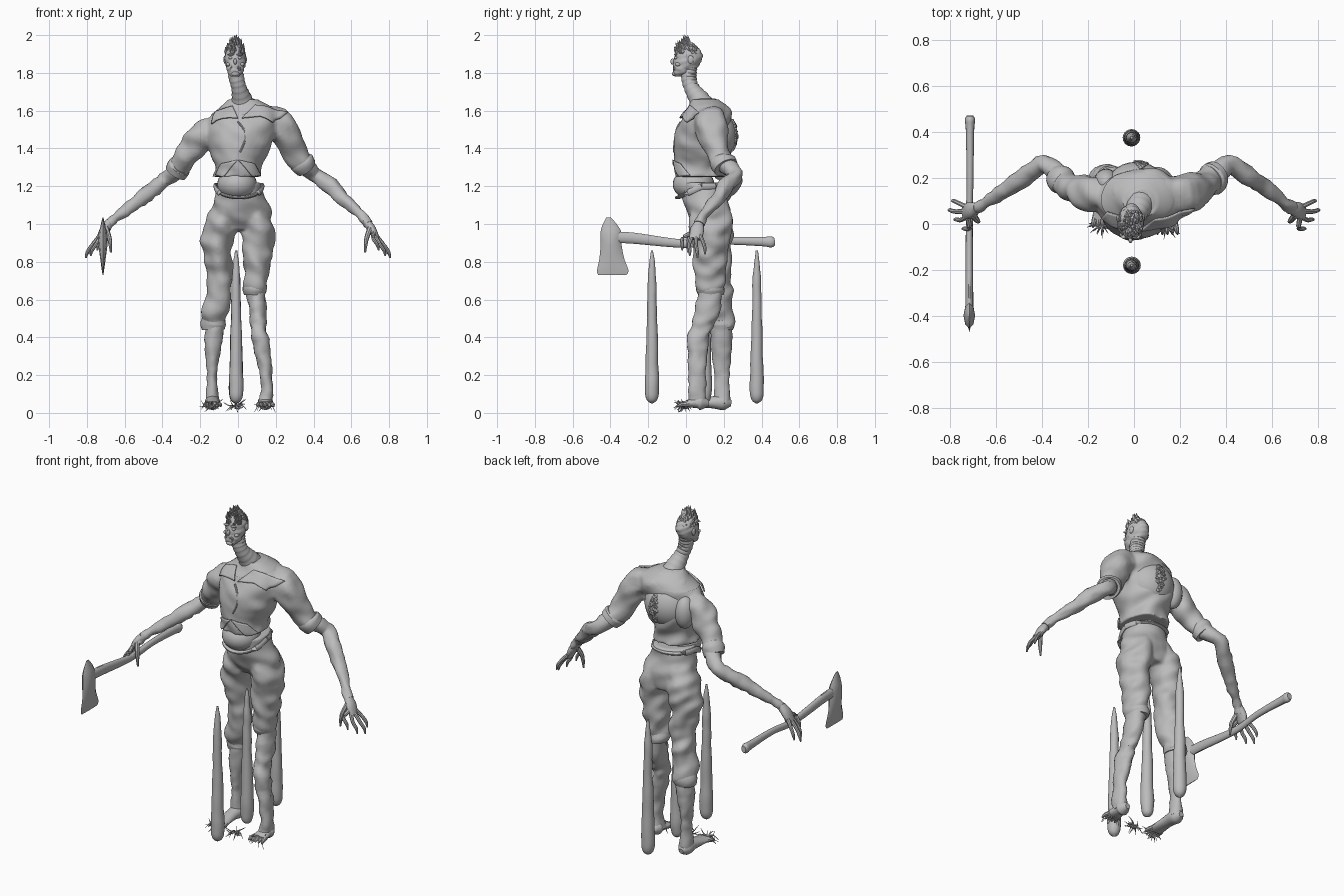
import bpy, bmesh, math, random
from mathutils import Vector, Matrix, noise

random.seed(4)
if "Cube" in bpy.data.objects:
    bpy.data.objects.remove(bpy.data.objects["Cube"])

CM = 0.01  # all lengths below are in hundredths
grey = bpy.data.materials.new("plain_grey")
grey.use_nodes = True
tone = (0.5, 0.5, 0.5, 1)
grey.diffuse_color = tone
grey.node_tree.nodes["Principled BSDF"].inputs["Base Color"].default_value = tone


def finish(name, bm, angle=40):
    """Turn a bmesh into a scaled, smooth shaded object."""
    bmesh.ops.scale(bm, vec=(CM, CM, CM), verts=bm.verts)
    bmesh.ops.recalc_face_normals(bm, faces=bm.faces)
    mesh = bpy.data.meshes.new(name)
    bm.to_mesh(mesh)
    bm.free()
    mesh.materials.append(grey)
    obj = bpy.data.objects.new(name, mesh)
    bpy.context.collection.objects.link(obj)
    bpy.ops.object.select_all(action="DESELECT")
    obj.select_set(True)
    bpy.context.view_layer.objects.active = obj
    bpy.ops.object.shade_smooth_by_angle(angle=math.radians(angle))
    return obj


def spline(rows, steps):
    """Catmull-Rom through rows of x, y, z, width and depth."""
    rows = [Vector(r if len(r) == 5 else (*r, r[-1])) for r in rows]
    out = []
    for i in range(len(rows) - 1):
        a, b, c, d = rows[max(i - 1, 0)], rows[i], rows[i + 1], rows[min(i + 2, len(rows) - 1)]
        for k in range(steps):
            t = k / steps
            out.append(b + 0.5 * t * ((c - a) + t * ((2 * a - 5 * b + 4 * c - d) + t * (3 * (b - c) + d - a))))
    return out + [rows[-1]]


def add_loft(bm, rows, sides=20, steps=5, flat=False, folds=0.0, grain=0.15, rings=0.0):
    """Skin elliptical rings along a path; folds push cloth creases into it."""
    path = spline(rows, steps)
    skin = []
    for i, row in enumerate(path):
        centre = Vector(row[:3])
        if flat:
            u, v = Vector((1, 0, 0)), Vector((0, 1, 0))
        else:
            t = (Vector(path[min(i + 1, len(path) - 1)][:3]) - Vector(path[max(i - 1, 0)][:3])).normalized()
            ref = Vector((0, 0, 1)) if abs(t.y) > 0.75 else Vector((0, 1, 0))
            u = ref.cross(t).normalized()
            v = t.cross(u)
        ring = []
        for k in range(sides):
            a = math.tau * k / sides
            out = u * math.cos(a) * max(row[3], 0.02) + v * math.sin(a) * max(row[4], 0.02)
            p = centre + out
            crease = folds * noise.noise(Vector((p.x * 0.7, p.y * 0.7, p.z + p.x * 0.4)) * grain)
            crease += rings * math.sin(i * 2.1)
            ring.append(bm.verts.new(p + out.normalized() * crease))
        skin.append(ring)
    caps = [skin[0][::-1], skin[-1]]
    sides_quads = [(lo[k], lo[(k + 1) % sides], hi[(k + 1) % sides], hi[k])
                   for lo, hi in zip(skin, skin[1:]) for k in range(sides)]
    for face in sides_quads + caps:
        bm.faces.new(face)


def loft(name, rows, **kw):
    bm = bmesh.new()
    add_loft(bm, rows, **kw)
    return finish(name, bm)


def fuse(name, bm):
    """Merge overlapping lofts into one smooth garment."""
    obj = finish(name, bm)
    mod = obj.modifiers.new("merge", "REMESH")
    mod.mode, mod.voxel_size, mod.use_smooth_shade = "VOXEL", 0.009, True
    mod = obj.modifiers.new("soften", "SMOOTH")
    mod.factor, mod.iterations = 0.5, 5
    return obj


def add_ball(bm, centre, size, seg=16):
    m = Matrix.Translation(centre) @ Matrix.Diagonal((*size, 1))
    bmesh.ops.create_uvsphere(bm, u_segments=seg, v_segments=seg // 2 + 2, radius=1, matrix=m)


def balls(name, items, seg=16):
    bm = bmesh.new()
    for centre, size in items:
        add_ball(bm, centre, size, seg)
    return finish(name, bm)


def flap(name, points, target, gap=0.007):
    """A piece of cloth laid over the surface of another part."""
    bm = bmesh.new()
    bm.faces.new([bm.verts.new(p) for p in points])
    bmesh.ops.triangulate(bm, faces=bm.faces)
    bmesh.ops.subdivide_edges(bm, edges=bm.edges, cuts=7, use_grid_fill=True)
    obj = finish(name, bm)
    mod = obj.modifiers.new("lay", "SHRINKWRAP")
    mod.target, mod.offset, mod.wrap_mode = target, gap, "OUTSIDE_SURFACE"
    mod = obj.modifiers.new("cloth", "SOLIDIFY")
    mod.thickness, mod.offset = 0.008, 0


# Shirt body with both sleeves
bm = bmesh.new()
add_loft(bm, [(0, 8, 125, 13, 14), (0, 8, 131, 12.7, 14), (1, 8.7, 141, 16.5, 15.5), (1.5, 9.5, 150, 18.5, 14.8),
              (3, 11, 156, 18.5, 13.2), (5, 12, 161, 15, 10.5), (4, 11, 164.5, 9.5, 7.5), (3, 10, 166.5, 5, 5)],
         sides=40, steps=7, flat=True, folds=1.8)
add_loft(bm, [(11, 13, 155, 7), (21, 13, 154, 8.5), (26, 14.5, 146, 8), (30.5, 17.5, 137, 6.3), (35, 20, 131, 6)], folds=2)
add_loft(bm, [(-9, 13, 149, 7), (-18, 13, 147.5, 7.7), (-23.5, 15, 140.5, 7), (-29, 18, 132, 5.7), (-32, 20, 128, 5.5)], folds=2)
shirt = fuse("shirt", bm)
loft("left_sleeve_cuff", [(33, 19, 134, 6), (34, 19.5, 132.5, 6.9), (36, 21, 130, 6.4)], folds=1)
loft("right_sleeve_cuff", [(-30, 18, 131, 5.5), (-31, 19, 130, 6.3), (-33, 20.5, 127, 5.8)], folds=1)

# Bare belly under the parted shirt, swollen back with its wound
balls("belly", [((-0.5, 4, 121), (10.5, 11, 8.5))], 28)
balls("back_swelling", [((1, 14.5, 147), (14, 12.5, 13.5))], 28)
balls("torn_back_flap", [((-12, 18, 146), (5.5, 6, 9.5))], 20)
loft("shirt_placket", [(1, -6.5, 138, 0.5), (3.5, -6, 144, 0.5), (3, -5, 150, 0.5), (0, -3, 154, 0.5)], sides=8)
flap("left_shirt_tail", [(0, -6.6, 134), (9, -3.5, 132), (12.5, 2, 126), (8.5, -5, 124.5)], shirt, 0.004)
flap("right_shirt_tail", [(0, -6.6, 134), (-9, -3.5, 132), (-12.5, 2, 126), (-8.5, -5, 124.5)], shirt, 0.004)
bm = bmesh.new()
for i in range(110):
    z = random.uniform(139, 155)
    wide = 3 * math.sin((z - 138) / 18 * math.pi)
    x = 3 + random.uniform(-wide, wide)
    drop = max(0, 1 - ((x - 1) / 14) ** 2 - ((z - 147) / 13.5) ** 2)
    add_ball(bm, (x, 14.5 + 12.5 * math.sqrt(drop), z), [random.uniform(0.4, 0.9)] * 3, 8)
finish("back_wound", bm)

# Collar and its pointed flaps
loft("collar", [(2.5, 11, 158, 17, 12.6), (4.5, 11.5, 162, 13.6, 10.6), (3, 10, 166, 7.6, 7)],
     sides=32, flat=True, folds=0.8)
flap("left_collar_flap", [(2, -3.2, 156), (12, -3.2, 158), (20, -1, 154), (27, 6, 160), (9, 2, 163)], shirt, 0.012)
flap("right_collar_flap", [(0, -3.2, 156), (-8, -2.8, 157), (-16, 1, 154), (-12, 5, 160), (-3, 2, 163)], shirt, 0.012)

# Neck and head
loft("neck", [(3, 11, 158, 8), (2.2, 7.5, 165, 5.8), (0.5, 3, 172, 4), (-1, 1.5, 178, 4.1), (-1.5, 2, 183, 4)],
     rings=0.2, steps=8)
loft("head", [(-1.5, -4, 178, 2, 2), (-1.5, -2.5, 180, 3.8, 4.5), (-1.5, -0.5, 183, 5, 6.5), (-1.5, 1, 187, 5.5, 7.5),
              (-1.5, 1.2, 191, 5.1, 6.8), (-1.5, 0.5, 194, 3.4, 4.8), (-1.5, 0, 195.5, 0.5, 0.5)],
     flat=True, folds=0.8, grain=0.5, sides=28)
face = [((-1.5, -7, 186), (0.9, 1.3, 1.6)), ((-1.5, -6, 179.5), (2.2, 1.4, 1.3))]
for s in (-1, 1):
    face += [((-1.5 + s * 2.4, -5.4, 188), (1, 0.8, 0.8)), ((-1.5 + s * 2.4, -5.6, 189.7), (1.8, 0.9, 0.5)),
             ((-1.5 + s * 3.6, -4.2, 184.5), (1.3, 1.6, 1.1)), ((-1.5 + s * 5.4, 2.5, 187), (0.8, 1.6, 2.2))]
balls("face_features", face)
balls("lips", [((-1.5 + 2.4 * math.cos(a), -6, 182.2 + 1.3 * math.sin(a)), (0.7, 0.7, 0.5))
               for a in [math.tau * k / 14 for k in range(14)]], 8)
balls("teeth", [((-3 + k * 0.75, -6.4, 182.7), (0.35, 0.4, 0.6)) for k in range(5)], 8)

# Shaggy hair swept into a crest above the brow
bm = bmesh.new()
for i in range(110):
    a, b = random.uniform(0, math.tau), random.uniform(0.1, 1.3)
    d = Vector((math.sin(b) * math.cos(a), math.sin(b) * math.sin(a), math.cos(b)))
    root = Vector((-1.5 + d.x * 4.7, 1.2 + d.y * 6, 188 + d.z * 6.8))
    lift = 4.8 - 1.8 * b if d.y < 0.15 else 1
    tip = root + d * 1.1 + Vector((0, -1.3, lift)) * random.uniform(0.4, 1)
    add_loft(bm, [(*root, 0.9), (*((root + tip) / 2 + d * 0.3), 0.7), (*tip, 0.05)], sides=5, steps=2)
finish("hair", bm)

# Bare forearms
loft("left_forearm", [(34, 20, 132, 5), (41, 26, 126, 4), (49, 21, 120, 4.2), (57, 16, 112, 3.5), (65, 9.5, 105, 2.4), (69, 7, 100, 2.8)],
     folds=1, grain=0.3)
loft("right_forearm", [(-31, 20, 129, 4.6), (-39, 26, 123, 3.8), (-48, 20, 116, 4.1), (-57, 14, 109, 3.3), (-65, 9, 103, 2.3), (-70, 6, 98, 2.6)],
     folds=1, grain=0.3)

# Hands with long bony fingers
FINGERS = [(79, 10, 84), (80.5, 6, 82), (78, 2, 83), (74.5, -2, 86)]
for side, s in (("left", 1), ("right", -1)):
    bm = bmesh.new()
    add_loft(bm, [(s * 68, 7, 101, 2.2), (s * 71, 6, 97, 2.2, 3.6), (s * 73.5, 5, 92, 1.5, 3.4)], sides=14)
    for x, y, z in FINGERS:
        add_loft(bm, [(s * 72, 3 + y * 0.4, 95, 1.2), (s * (x - 3), y * 0.9, z + 6.5, 1), (s * (x - 0.7), y, z + 3, 0.9), (s * x, y, z, 0.4)],
                 sides=8, steps=4)
    add_loft(bm, [(s * 70, 4, 98, 1.5), (s * 68, 1.5, 92, 1.2), (s * 67.3, 1, 85, 0.5)], sides=8)
    finish(side + "_hand", bm)

# Trousers: seat and legs in one, then waistband and cuffs
bm = bmesh.new()
add_loft(bm, [(0.7, 8.8, 122, 12, 12.5), (1, 9.5, 115, 13, 11.7), (2, 11.7, 108, 15.5, 11.7), (1.7, 13, 102, 16, 10.5), (2, 14, 97, 9, 8)],
         flat=True, sides=36, folds=1.2)
add_loft(bm, [(6, 11, 114, 6, 8), (9, 12, 106, 8.2, 10.5), (10.5, 13, 98, 8.5, 11.2), (10, 13, 88, 8, 9.7), (9.5, 13, 78, 7, 9), (9, 13, 64, 5.8, 7)],
         sides=28, steps=9, folds=2.2)
add_loft(bm, [(-3, 11, 114, 6, 8), (-6.5, 12.5, 106, 8, 10.5), (-9.3, 14, 98, 8.3, 11), (-10.8, 15, 88, 8, 9.5), (-9.5, 16, 75, 6.8, 8.3),
              (-10, 17, 64, 6.3, 7.2), (-12, 18, 54, 7, 7), (-13, 19, 45, 6.2, 6)], sides=28, steps=8, folds=2.2)
fuse("trousers", bm)
bm = bmesh.new()
belt = [(0.5 + 12.6 * math.cos(a), 8.3 + 12.6 * math.sin(a), 120 + 6 * min(math.sin(a), 0), 0.9, 1.7)
        for a in [math.tau * k / 16 for k in range(17)]]
add_loft(bm, belt, sides=10, steps=2)
finish("waistband", bm)
loft("left_trouser_cuff", [(9, 13, 68, 5.7, 7), (8.8, 13, 65, 6.3, 7.6), (8.8, 13, 62.5, 5.6, 6.8)], folds=0.9)
loft("right_trouser_cuff", [(-12.5, 18.5, 50, 6.4, 6), (-13, 19, 47, 6.8, 6.6), (-13, 19, 44, 6, 5.8)], folds=0.9)

# Bare shins, feet and toes
loft("left_shin", [(9, 13, 66, 5, 6), (10.8, 11.5, 55, 4.7, 6.7), (11, 8.5, 47, 4.1, 5.4), (11.8, 6.5, 40, 4.4, 5.5), (13.5, 6, 30, 4, 5),
                   (15.2, 6, 18, 3.2, 4.2), (15, 6, 5, 3.8, 5)], folds=1.3, grain=0.25)
loft("right_shin", [(-12, 19, 48, 5, 5.5), (-13, 18.8, 38, 4.6, 5.7), (-13.6, 19, 27, 3.4, 4.8), (-13.8, 19, 18, 2.7, 3.9), (-13.5, 19, 5, 3.6, 4.6)],
     folds=0.8, grain=0.3)
for side, x, heel, toe in (("left", 14.5, 12, -1), ("right", -13.5, 24, 2)):
    bm = bmesh.new()
    add_loft(bm, [(x, heel, 5, 1.5), (x, heel - 4, 5.5, 4), (x, (heel + toe) / 2, 5.5, 3.7, 3), (x, toe, 4.5, 4.6, 1.6)], sides=16)
    for k in range(-2, 3):
        add_loft(bm, [(x + k * 1.6, toe + 2, 4.6, 1.2), (x + k * 2, toe - 1.5, 4.4, 1.1), (x + k * 2.2, toe - 3.5, 3.4, 0.4)], sides=8)
    finish(side + "_foot", bm)

# Tangled roots on the ground
for name, x in (("left_roots", 14), ("middle_roots", -1), ("right_roots", -14)):
    bm = bmesh.new()
    for i in range(18):
        a, far = random.uniform(0, math.tau), random.uniform(3, 7)
        ex, ey = x + far * math.cos(a), -2 + far * 0.7 * math.sin(a)
        add_loft(bm, [(x, -1, 4, 0.5), ((x + ex) / 2, ey / 2, random.uniform(2, 6), 0.35), (ex, ey, random.uniform(0.1, 7.5), 0.1)], sides=5, steps=3)
    finish(name, bm)

# Three standing clubs in a row
for name, y in (("front_club", -18), ("middle_club", 10), ("back_club", 37.5)):
    loft(name, [(-1, y, 5, 0.5), (-1, y, 7, 2.8), (-1, y, 13, 3.7), (-1, y, 30, 3.3), (-1, y, 55, 2.5), (-1, y, 70, 2.2), (-1, y, 80, 1.4), (-1, y, 86, 0.6)], folds=0.4)

# Axe in the right hand
loft("axe_handle", [(-71.5, -40, 93, 1.8, 3), (-71.5, -28, 92.5, 1.7, 3), (-71.5, 0, 89.5, 1.5, 2.2), (-71.2, 20, 91, 1.5, 2),
                    (-71.2, 40, 90.7, 1.8, 2.5), (-71.2, 45, 90.5, 2.2, 3), (-71.2, 47, 90.5, 1.5, 2)], sides=14)
loft("axe_head", [(-71.5, -39, 73, 0.2, 7.5), (-71.5, -38.8, 75.5, 0.6, 8.3), (-71.5, -39.3, 82, 1.5, 6.5), (-71.5, -39.7, 90, 2.5, 5.5),
                  (-71.5, -39.7, 95, 2.2, 5.6), (-71.5, -40.2, 99, 1.3, 4.2), (-71.5, -41, 103.5, 0.2, 1.2)], sides=8, flat=True)
